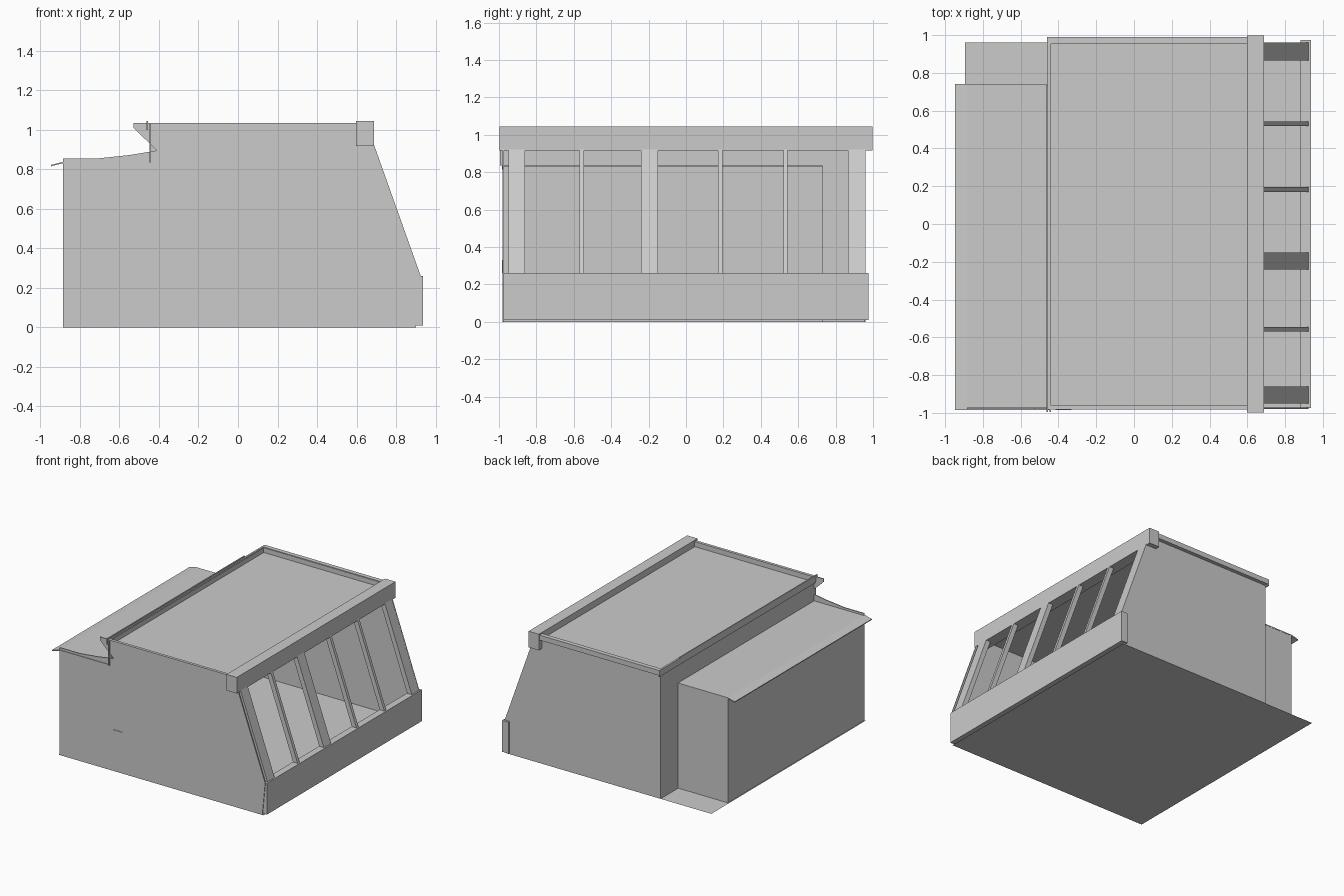
import bpy


def mesh(name, verts, faces):
    me = bpy.data.meshes.new(name)
    me.from_pydata(verts, [], faces)
    me.update()
    ob = bpy.data.objects.new(name, me)
    bpy.context.collection.objects.link(ob)
    return ob


def prism(name, profile, y0, y1):
    """Extrude an (x, z) outline along y; outline is anticlockwise seen from -y."""
    n = len(profile)
    verts = [(x, y, z) for y in (y0, y1) for x, z in profile]
    faces = [list(range(n)), list(range(2 * n - 1, n - 1, -1))]
    faces += [[(i + 1) % n, i, n + i, n + (i + 1) % n] for i in range(n)]
    return mesh(name, verts, faces)


def box(name, x0, x1, y0, y1, z0, z1):
    return prism(name, [(x0, z0), (x1, z0), (x1, z1), (x0, z1)], y0, y1)


T = 0.008  # sheet thickness of the walls

# Floor sheet
mesh("floor", [(-0.895, -0.98, 0), (0.91, -0.98, 0), (0.91, 0.96, 0), (-0.895, 0.96, 0)],
     [(0, 1, 2, 3)])

# Side walls: the front one runs the full depth, with the shaped flashing notch
slope = [(0.90, 0), (0.925, 0.26), (0.69, 0.92), (0.62, 1.03)]
prism("front_wall", [(-0.885, 0)] + slope +
      [(0.53, 1.02), (0.38, 1.03), (-0.53, 1.035), (-0.53, 1.01), (-0.41, 0.895),
       (-0.55, 0.872), (-0.71, 0.855), (-0.885, 0.855)], -0.98, -0.98 + T)
prism("back_wall", [(-0.44, 0)] + slope + [(-0.44, 1.03)], 0.96 - T, 0.96)
box("wall_plate", -0.415, -0.33, -0.984, -0.978, 0.26, 0.33)

# Main room rear wall, open to the lower annex
box("rear_wall_side", -0.448, -0.44, 0.73, 0.96, 0, 1.03)
box("rear_wall_top", -0.448, -0.44, -0.995, 0.96, 0.835, 1.03)

# Lower annex
box("annex_rear_wall", -0.885, -0.885 + T, -0.98, 0.735, 0, 0.835)
box("annex_side_wall", -0.885, -0.44, 0.73, 0.73 + T, 0, 0.835)
prism("annex_roof", [(-0.947, 0.815), (-0.885, 0.831), (-0.44, 0.832), (-0.44, 0.838),
                     (-0.885, 0.838), (-0.947, 0.822)], -0.985, 0.74)

# Main roof with raised edges
box("main_roof", -0.45, 0.60, -0.97, 0.96, 0.985, 0.993)
box("roof_edge_front", -0.46, 0.60, -0.983, -0.96, 0.995, 1.035)
box("roof_edge_back", -0.46, 0.60, 0.955, 0.99, 0.995, 1.035)
box("roof_edge_rear", -0.46, -0.445, -0.98, 0.99, 0.985, 1.035)
box("roof_rear_strip", -0.463, -0.455, -0.995, 0.735, 1.0, 1.045)

# Beams above and below the sloping opening
box("top_beam", 0.597, 0.688, -0.998, 0.998, 0.917, 1.045)
box("bottom_beam", 0.882, 0.936, -0.975, 0.975, 0.01, 0.26)

# Sloping pillars and thin mullions
D = 0.04
for i, (a, b) in enumerate([(-0.95, -0.86), (-0.57, -0.545), (-0.24, -0.15),
                            (0.17, 0.195), (0.52, 0.543), (0.865, 0.96)]):
    prism(f"pillar_{i + 1}", [(0.928 - D, 0.25), (0.928, 0.25), (0.687, 0.925),
                              (0.687 - D, 0.925)], a, b)
